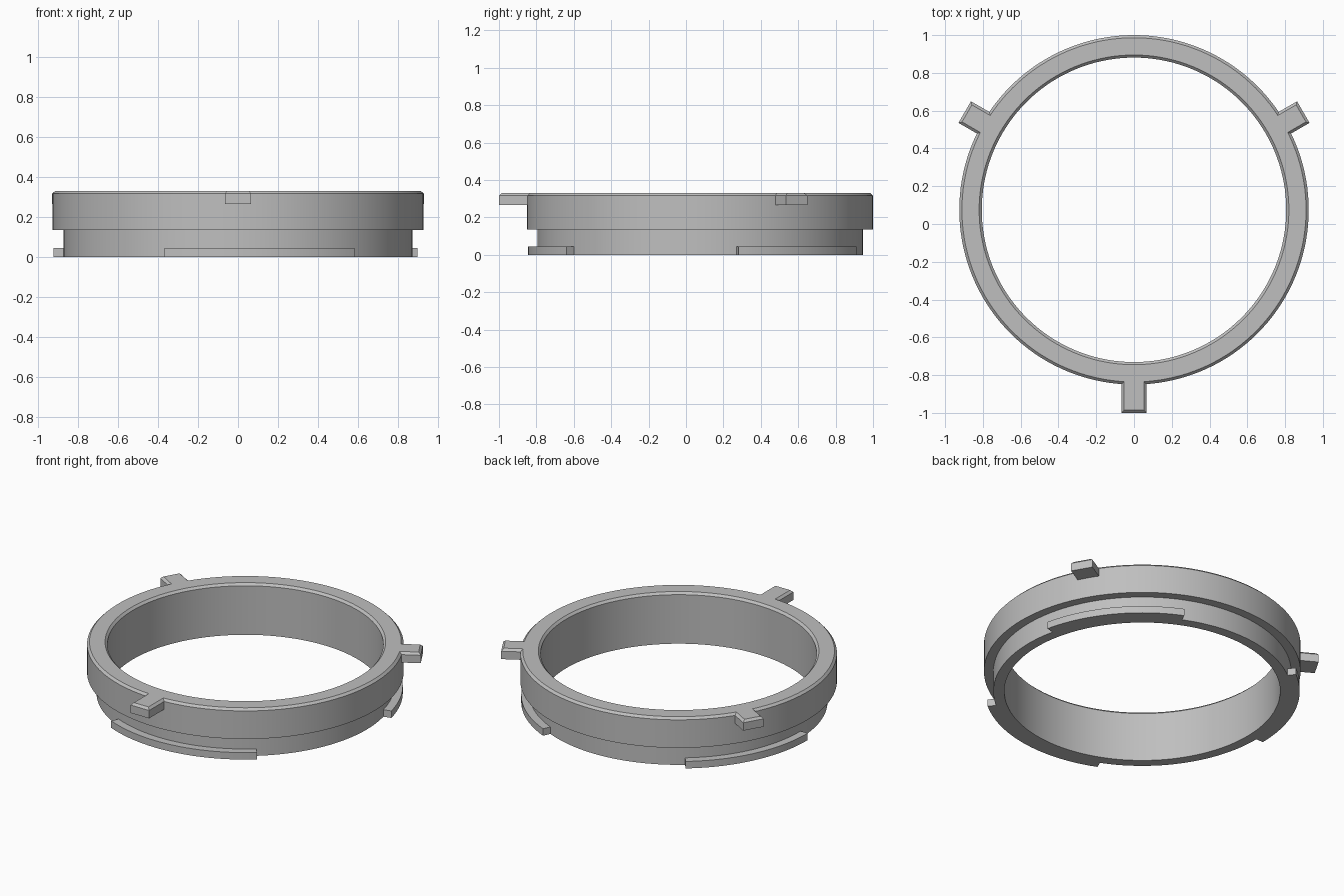
import bpy, bmesh
from math import radians, sin, cos, pi
from mathutils import Matrix, Vector

if "Cube" in bpy.data.objects:
    bpy.data.objects.remove(bpy.data.objects["Cube"], do_unlink=True)

CENTRE_Y = 0.075
TOP = 0.33
CHAMFER = 0.014

grey = bpy.data.materials.new("plain_grey")
grey.use_nodes = True
colour = (0.52, 0.52, 0.52, 1)
grey.diffuse_color = colour
grey.node_tree.nodes["Principled BSDF"].inputs["Base Color"].default_value = colour


def finish(name, bm):
    """Turn a bmesh into a shaded grey object."""
    bmesh.ops.recalc_face_normals(bm, faces=bm.faces)
    mesh = bpy.data.meshes.new(name)
    bm.to_mesh(mesh)
    bm.free()
    mesh.materials.append(grey)
    obj = bpy.data.objects.new(name, mesh)
    obj.location.y = CENTRE_Y
    bpy.context.collection.objects.link(obj)
    bpy.ops.object.select_all(action="DESELECT")
    obj.select_set(True)
    bpy.context.view_layer.objects.active = obj
    bpy.ops.object.shade_smooth_by_angle(angle=radians(25))


def sweep(name, profile, start, end, steps):
    """Sweep a (radius, z) profile; angles run from the front towards +x."""
    bm = bmesh.new()
    closed = end - start >= 360
    rings = []
    for i in range(steps if closed else steps + 1):
        a = radians(start + (end - start) * i / steps)
        rings.append([bm.verts.new((r * sin(a), -r * cos(a), z)) for r, z in profile])
    pairs = list(zip(rings, rings[1:]))
    if closed:
        pairs.append((rings[-1], rings[0]))
    n = len(profile)
    for a, b in pairs:
        for j in range(n):
            k = (j + 1) % n
            bm.faces.new((a[j], a[k], b[k], b[j]))
    if not closed:
        bm.faces.new(rings[0])
        bm.faces.new(rings[-1])
    finish(name, bm)


# Stepped ring with chamfered top rims
outer, lower, bore = 0.925, 0.87, 0.806
sweep("ring_body", [
    (bore, 0), (lower, 0), (lower, 0.135), (outer, 0.135),
    (outer, TOP - CHAMFER), (outer - CHAMFER, TOP),
    (bore + CHAMFER, TOP), (bore, TOP - CHAMFER)], 0, 360, 144)

# Locking tabs around the bottom edge
tab = [(0.868, 0), (0.92, 0), (0.92, 0.045), (0.868, 0.045)]
for name, start, end in (("front_tab", -23.5, 39.2),
                         ("left_tab", 103, 155.5),
                         ("right_tab", -142.5, -90)):
    sweep(name, tab, start, end, 24)


def lug(name, angle, tip):
    """Radial block, chamfered along its tip and both sides."""
    bm = bmesh.new()
    root, half, low = 0.907, 0.066, 0.265
    bmesh.ops.create_cube(bm, size=1, matrix=Matrix.Translation(
        (0, -(root + tip) / 2, (low + TOP) / 2))
        @ Matrix.Diagonal((2 * half, tip - root, TOP - low, 1)))
    rim = [e for e in bm.edges
           if all(v.co.z > TOP - 0.01 for v in e.verts)
           and any(v.co.y < -root - 0.01 for v in e.verts)]
    bmesh.ops.bevel(bm, geom=rim, offset=CHAMFER, segments=1, affect="EDGES")
    bmesh.ops.rotate(bm, verts=bm.verts, cent=Vector(),
                     matrix=Matrix.Rotation(radians(angle), 3, "Z"))
    finish(name, bm)


# Three lugs on the upper rim
lug("front_lug", 0, 1.075)
lug("left_lug", 120, 1.035)
lug("right_lug", 240, 1.035)
